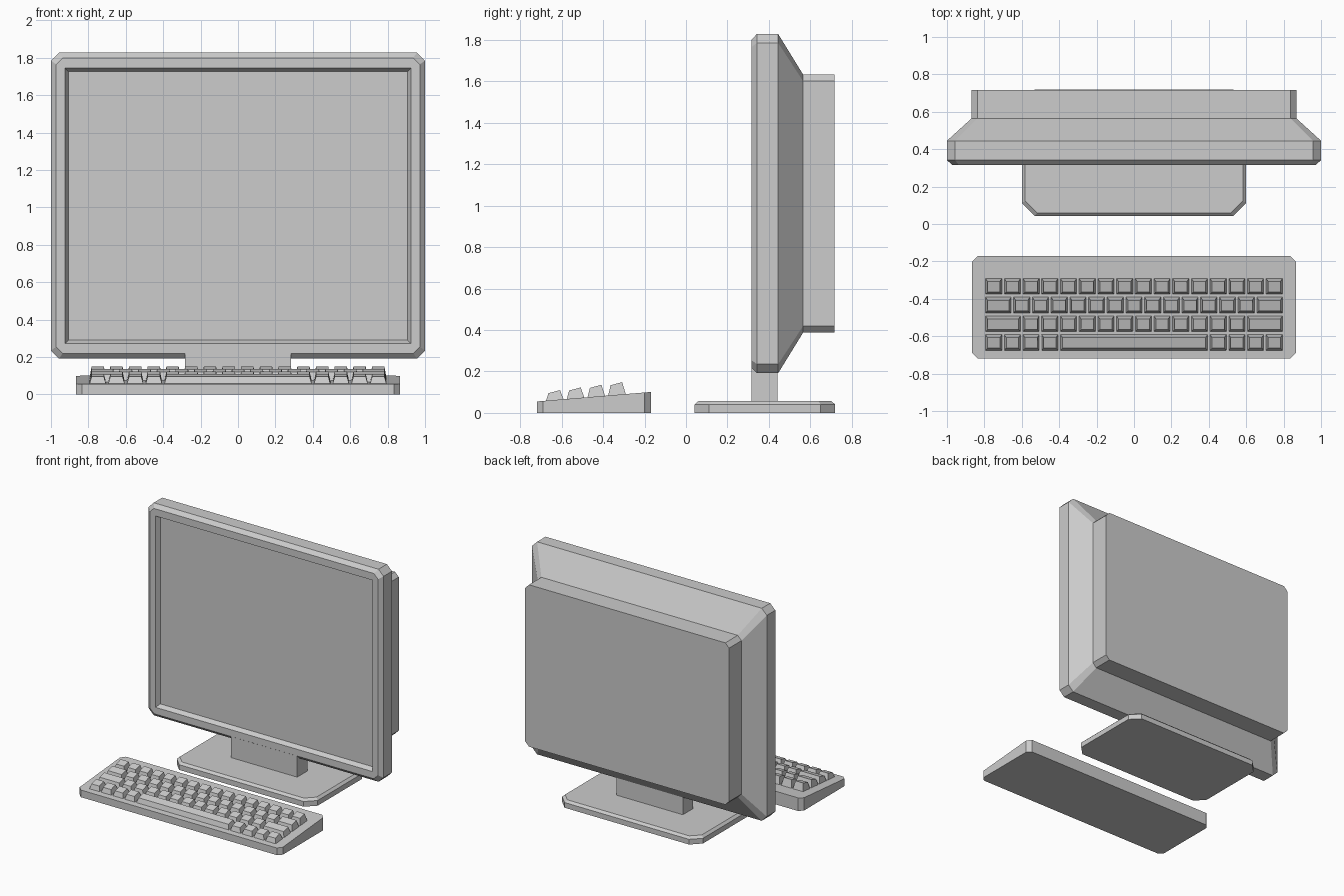
import bpy
import bmesh

cube = bpy.data.objects.get("Cube")
if cube:
    bpy.data.objects.remove(cube, do_unlink=True)

grey = bpy.data.materials.new("light grey plastic")
grey.use_nodes = True
colour = (0.604, 0.604, 0.604, 1)
grey.diffuse_color = colour
grey.node_tree.nodes["Principled BSDF"].inputs["Base Color"].default_value = colour


def finish(name, bm):
    bmesh.ops.remove_doubles(bm, verts=bm.verts, dist=0.0001)
    bmesh.ops.recalc_face_normals(bm, faces=bm.faces)
    mesh = bpy.data.meshes.new(name)
    bm.to_mesh(mesh)
    bm.free()
    mesh.materials.append(grey)
    obj = bpy.data.objects.new(name, mesh)
    bpy.context.collection.objects.link(obj)
    return obj


def octagon(half_w, low, high, cut):
    """Rectangle outline with cut corners, symmetric about the first axis."""
    right = [(half_w - cut, low), (half_w, low + cut),
             (half_w, high - cut), (half_w - cut, high)]
    return right + [(-a, b) for a, b in reversed(right)]


def loft(bm, rings, cap_start=True, cap_end=True):
    rows = [[bm.verts.new(p) for p in ring] for ring in rings]
    for lower, upper in zip(rows, rows[1:]):
        for i in range(len(lower)):
            j = (i + 1) % len(lower)
            bm.faces.new((lower[i], lower[j], upper[j], upper[i]))
    if cap_start:
        bm.faces.new(rows[0])
    if cap_end:
        bm.faces.new(rows[-1])


def upright(y, *outline):
    return [(a, y, b) for a, b in octagon(*outline)]


def flat(z, *outline):
    return [(a, b, z) for a, b in octagon(*outline)]


# Monitor housing: recess wall, bezel, bevelled rim, tapered rear and back box
bm = bmesh.new()
loft(bm, [
    upright(0.35, 0.907, 0.29, 1.727, 0),
    upright(0.315, 0.925, 0.272, 1.745, 0),
    upright(0.315, 0.972, 0.22, 1.80, 0.035),
    upright(0.342, 1.0, 0.192, 1.828, 0.043),
    upright(0.445, 1.0, 0.192, 1.828, 0.043),
    upright(0.565, 0.868, 0.387, 1.633, 0.032),
    upright(0.716, 0.868, 0.387, 1.633, 0.032),
], cap_start=False)
finish("monitor_housing", bm)

# Screen panel at the bottom of the recess
bm = bmesh.new()
bm.faces.new([bm.verts.new((x, 0.35, z)) for x, z in
              ((-0.907, 0.29), (0.907, 0.29), (0.907, 1.727), (-0.907, 1.727))])
finish("screen", bm)

# Neck
bm = bmesh.new()
loft(bm, [flat(z, 0.283, 0.316, 0.442, 0) for z in (0.05, 0.23)])
finish("stand_neck", bm)

# Stand base with bevelled top edge
bm = bmesh.new()
loft(bm, [
    flat(0, 0.6, 0.042, 0.72, 0.07),
    flat(0.04, 0.6, 0.042, 0.72, 0.07),
    flat(0.057, 0.582, 0.06, 0.702, 0.063),
])
finish("stand_base", bm)

# Keyboard body with sloping top
FRONT, BACK = -0.72, -0.17


def deck(y):
    return 0.055 + (y - FRONT) / (BACK - FRONT) * 0.046


bm = bmesh.new()
outline = octagon(0.865, FRONT, BACK, 0.03)
loft(bm, [[(x, y, 0) for x, y in outline],
          [(x, y, deck(y)) for x, y in outline]])
finish("keyboard_body", bm)


# Keys: tapered caps, rows listed from front to back with widths in key units
def add_key(bm, left, right, front, back, top):
    base = ((left, front), (right, front), (right, back), (left, back))
    t, f, b = 0.011, front + 0.012, back - 0.018
    upper = ((left + t, f, top - 0.007), (right - t, f, top - 0.007),
             (right - t, b, top + 0.008), (left + t, b, top + 0.008))
    loft(bm, [[(x, y, deck(y) - 0.003) for x, y in base], upper], cap_start=False)


UNIT = 0.1
GAP = 0.006
key_rows = [
    [1] * 4 + [8] + [1] * 4,
    [2] + [1] * 12 + [2],
    [1.5] + [1] * 13 + [1.5],
    [1] * 16,
]
for i, widths in enumerate(key_rows):
    bm = bmesh.new()
    x = -8 * UNIT
    front = -0.676 + i * 0.1
    for w in widths:
        add_key(bm, x + GAP, x + w * UNIT - GAP, front, front + 0.086,
                0.102 + i * 0.0128)
        x += w * UNIT
    finish("key_row_%d" % (i + 1), bm)
